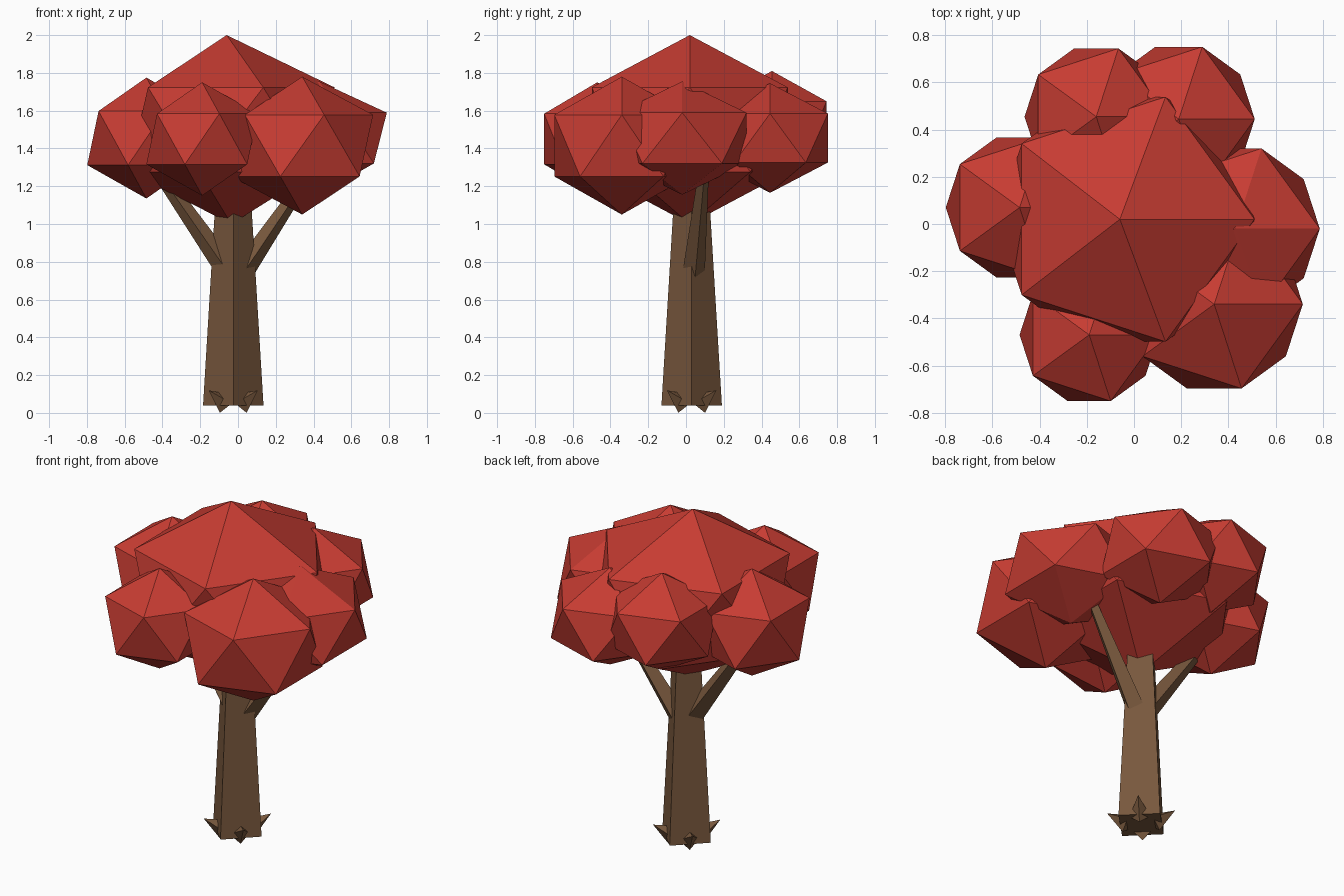
import bpy
import bmesh
from math import cos, sin, pi
from mathutils import Vector, Matrix

cube = bpy.data.objects.get("Cube")
if cube:
    bpy.data.objects.remove(cube, do_unlink=True)


def make_material(name, rgb):
    mat = bpy.data.materials.new(name)
    mat.use_nodes = True
    mat.diffuse_color = (*rgb, 1)
    bsdf = mat.node_tree.nodes["Principled BSDF"]
    bsdf.inputs["Base Color"].default_value = (*rgb, 1)
    bsdf.inputs["Roughness"].default_value = 0.9
    return mat


BARK = make_material("brown bark", (0.19, 0.098, 0.047))
LEAF = make_material("red leaves", (0.57, 0.045, 0.032))


def add_object(name, bm, mat):
    mesh = bpy.data.meshes.new(name)
    bm.to_mesh(mesh)
    bm.free()
    mesh.materials.append(mat)
    obj = bpy.data.objects.new(name, mesh)
    bpy.context.collection.objects.link(obj)
    return obj


def add_limb(name, start, end, r_start, r_end):
    """Four-sided tapered limb with its edges up, down and to the sides."""
    start, end = Vector(start), Vector(end)
    axis = end - start
    turn = axis.to_track_quat("Z", "Y").to_matrix().to_4x4()
    bm = bmesh.new()
    bmesh.ops.create_cone(bm, cap_ends=True, segments=4, radius1=r_start,
                          radius2=r_end, depth=axis.length,
                          matrix=Matrix.Translation((start + end) / 2) @ turn)
    bmesh.ops.remove_doubles(bm, verts=bm.verts, dist=0.0001)
    return add_object(name, bm, BARK)


def add_clump(name, centre, radius, half_height):
    """Faceted leaf clump: a squashed icosahedron."""
    bm = bmesh.new()
    bmesh.ops.create_icosphere(bm, subdivisions=1, radius=1)
    bmesh.ops.scale(bm, vec=(radius, radius, half_height), verts=bm.verts)
    bmesh.ops.translate(bm, vec=centre, verts=bm.verts)
    return add_object(name, bm, LEAF)


# Trunk and the two branches
TX, TY = -0.025, 0.03
add_limb("trunk", (TX, TY, 0.04), (TX, TY, 1.2), 0.16, 0.09)
add_limb("left_branch", (0.02, 0.04, 0.74), (0.36, 0.09, 1.24), 0.06, 0.03)
add_limb("right_branch", (-0.06, 0.03, 0.76), (-0.41, 0.05, 1.26), 0.06, 0.035)

# Root spikes in the middle of each trunk face
for i in range(4):
    a = pi / 4 + i * pi / 2
    inner, tip = (Vector((TX + r * cos(a), TY + r * sin(a), z))
                  for r, z in ((0.07, 0.05), (0.185, 0.12)))
    add_limb(f"root_{i + 1}", inner, tip, 0.058, 0)

# Crown: one large clump ringed by six smaller ones
CLUMPS = {
    "crown_top": ((-0.035, 0.02, 1.5), 0.61, 0.5),
    "crown_front": ((-0.19, -0.47, 1.45), 0.33, 0.3),
    "crown_front_left": ((0.34, -0.34, 1.415), 0.42, 0.365),
    "crown_left": ((0.43, -0.02, 1.455), 0.4, 0.3),
    "crown_back_left": ((0.19, 0.445, 1.455), 0.36, 0.29),
    "crown_back_right": ((-0.16, 0.455, 1.52), 0.34, 0.29),
    "crown_right": ((-0.485, 0.07, 1.455), 0.35, 0.32),
}
for name, (centre, radius, half_height) in CLUMPS.items():
    clump = add_clump(name, centre, radius, half_height)
    if name == "crown_top":
        # The peak leans a little to one side
        peak = max(clump.data.vertices, key=lambda v: v.co.z)
        peak.co.x -= 0.025
